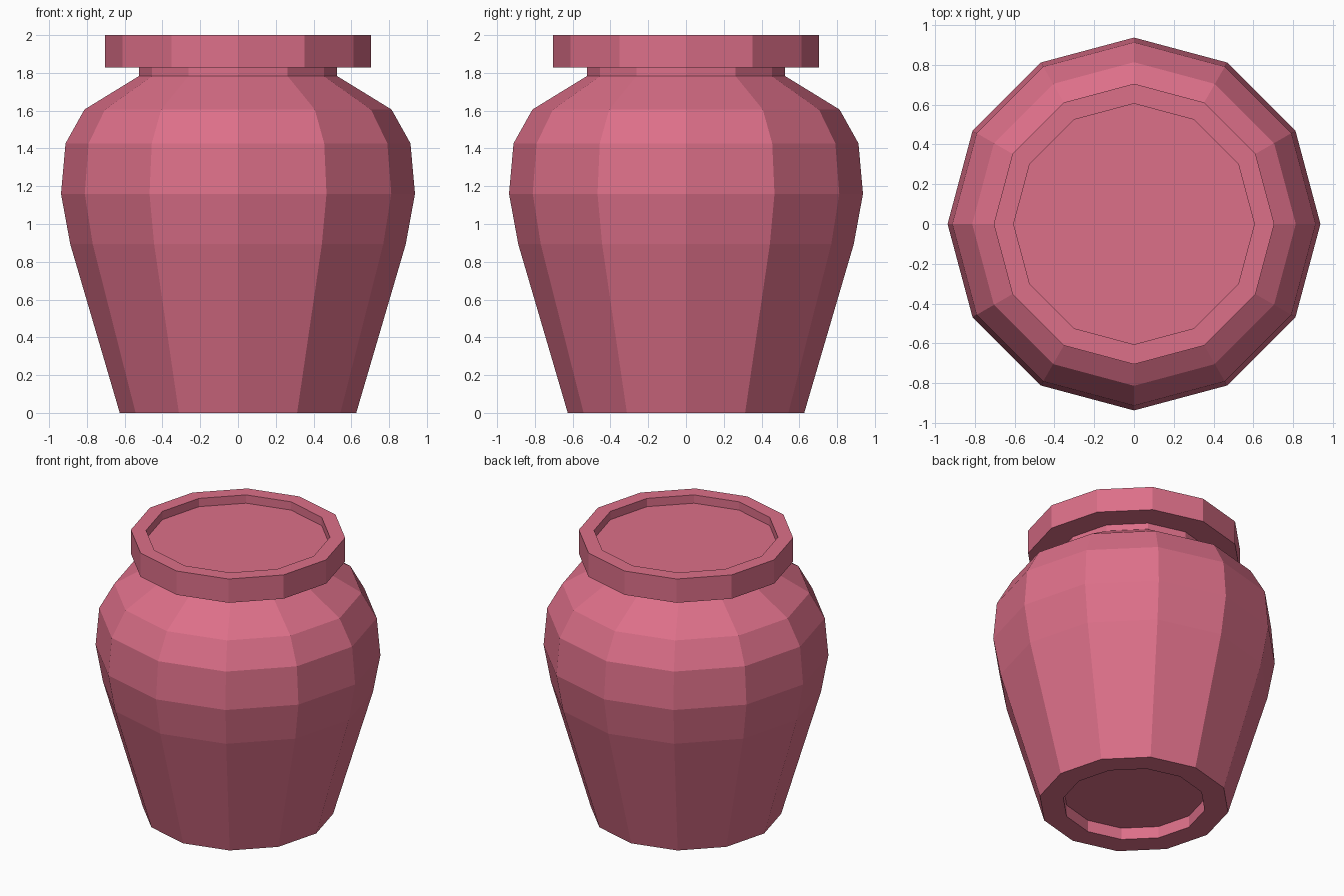
import bpy
import bmesh
from math import sin, cos, tau

if "Cube" in bpy.data.objects:
    bpy.data.objects.remove(bpy.data.objects["Cube"])

SIDES = 12

# Profile (radius, height) from underside recess, up the outside, to the top recess
PROFILE = [
    (0.47, 0.085), (0.47, 0.0),                              # hollow foot
    (0.626, 0.0), (0.888, 0.893), (0.937, 1.16),             # belly
    (0.913, 1.427), (0.813, 1.606), (0.525, 1.783),          # shoulder
    (0.525, 1.828),                                          # neck
    (0.705, 1.828), (0.705, 2.0), (0.605, 2.0), (0.605, 1.94),  # rim and recess
]


def lathe(name, profile, color):
    bm = bmesh.new()
    rings = [[bm.verts.new((r * cos(tau * i / SIDES), r * sin(tau * i / SIDES), z))
              for i in range(SIDES)] for r, z in profile]
    for low, high in zip(rings, rings[1:]):
        for i in range(SIDES):
            j = (i + 1) % SIDES
            bm.faces.new((low[i], low[j], high[j], high[i]))
    # Close both recess floors
    bm.faces.new(rings[0][::-1])
    bm.faces.new(rings[-1])
    bmesh.ops.recalc_face_normals(bm, faces=bm.faces)
    mesh = bpy.data.meshes.new(name)
    bm.to_mesh(mesh)
    bm.free()
    mat = bpy.data.materials.new(name + "_glaze")
    mat.diffuse_color = color
    mat.use_nodes = True
    mat.node_tree.nodes["Principled BSDF"].inputs["Base Color"].default_value = mat.diffuse_color
    mesh.materials.append(mat)
    obj = bpy.data.objects.new(name, mesh)
    bpy.context.collection.objects.link(obj)
    return obj


# Faceted jar
lathe("jar", PROFILE, (0.72, 0.16, 0.25, 1.0))
